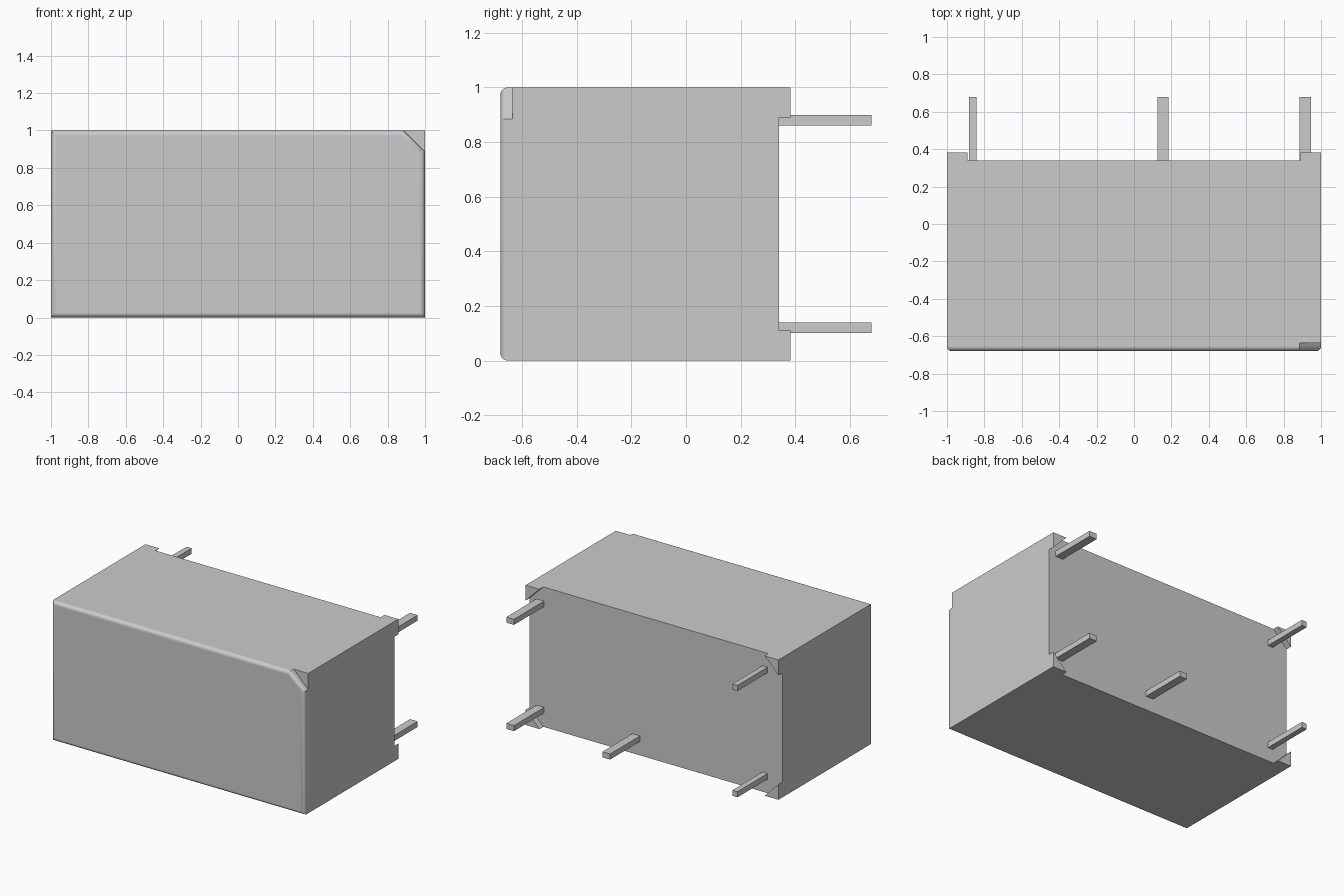
import bpy, bmesh, math
from mathutils import Vector

if "Cube" in bpy.data.objects:
    bpy.data.objects.remove(bpy.data.objects["Cube"])


def prism(name, profile, y0, y1):
    """Extrude an (x, z) outline from y0 to y1."""
    bm = bmesh.new()
    face = bm.faces.new([bm.verts.new((x, y0, z)) for x, z in profile])
    ext = bmesh.ops.extrude_face_region(bm, geom=[face])
    moved = [v for v in ext["geom"] if isinstance(v, bmesh.types.BMVert)]
    bmesh.ops.translate(bm, verts=moved, vec=Vector((0, y1 - y0, 0)))
    bmesh.ops.recalc_face_normals(bm, faces=bm.faces)
    mesh = bpy.data.meshes.new(name)
    bm.to_mesh(mesh)
    bm.free()
    obj = bpy.data.objects.new(name, mesh)
    bpy.context.collection.objects.link(obj)
    return obj


def rect(x0, x1, z0, z1):
    return [(x0, z0), (x1, z0), (x1, z1), (x0, z1)]


def activate(obj):
    bpy.ops.object.select_all(action="DESELECT")
    obj.select_set(True)
    bpy.context.view_layer.objects.active = obj


def cut(obj, cutter):
    activate(obj)
    mod = obj.modifiers.new("cut", "BOOLEAN")
    mod.operation = "DIFFERENCE"
    mod.solver = "EXACT"
    mod.object = cutter
    bpy.ops.object.modifier_apply(modifier=mod.name)
    bpy.data.objects.remove(cutter, do_unlink=True)


FRONT, NOTCH, BACK, FEET, PIN_END = -0.68, -0.635, 0.34, 0.383, 0.68

# Housing block
body = prism("housing", rect(-1, 1, 0, 1), FRONT, FEET)

# Diamond recess in the back leaves four triangular corner feet
r = 1.39
cut(body, prism("recess_cutter",
                [(-r, 0.5), (0, 0.5 - r), (r, 0.5), (0, 0.5 + r)], BACK, 0.6))

# Marker notch on the upper right front corner
cut(body, prism("notch_cutter",
                [(1.12, 0.765), (1.2, 1.2), (0.765, 1.12)], -0.9, NOTCH))

# Rounded rim around the front face
bm = bmesh.new()
bm.from_mesh(body.data)
rim = [e for e in bm.edges
       if all(abs(v.co.y - FRONT) < 1e-4 for v in e.verts)
       and e.calc_face_angle(0) > 0.5]
bmesh.ops.bevel(bm, geom=rim, offset=0.027, segments=5, profile=0.5,
                affect="EDGES", clamp_overlap=True)
bm.to_mesh(body.data)
bm.free()
activate(body)
bpy.ops.object.shade_smooth_by_angle(angle=math.radians(30))
weighted = body.modifiers.new("flat_faces", "WEIGHTED_NORMAL")
weighted.keep_sharp = True

# Contact pins: centre x, half width, centre z
for name, x, half, z in [("left_pin_lower", -0.863, 0.02, 0.12),
                         ("left_pin_upper", -0.863, 0.02, 0.88),
                         ("middle_pin", 0.155, 0.03, 0.12),
                         ("right_pin_lower", 0.915, 0.03, 0.12),
                         ("right_pin_upper", 0.915, 0.03, 0.88)]:
    prism(name, rect(x - half, x + half, z - 0.02, z + 0.02), BACK, PIN_END)
